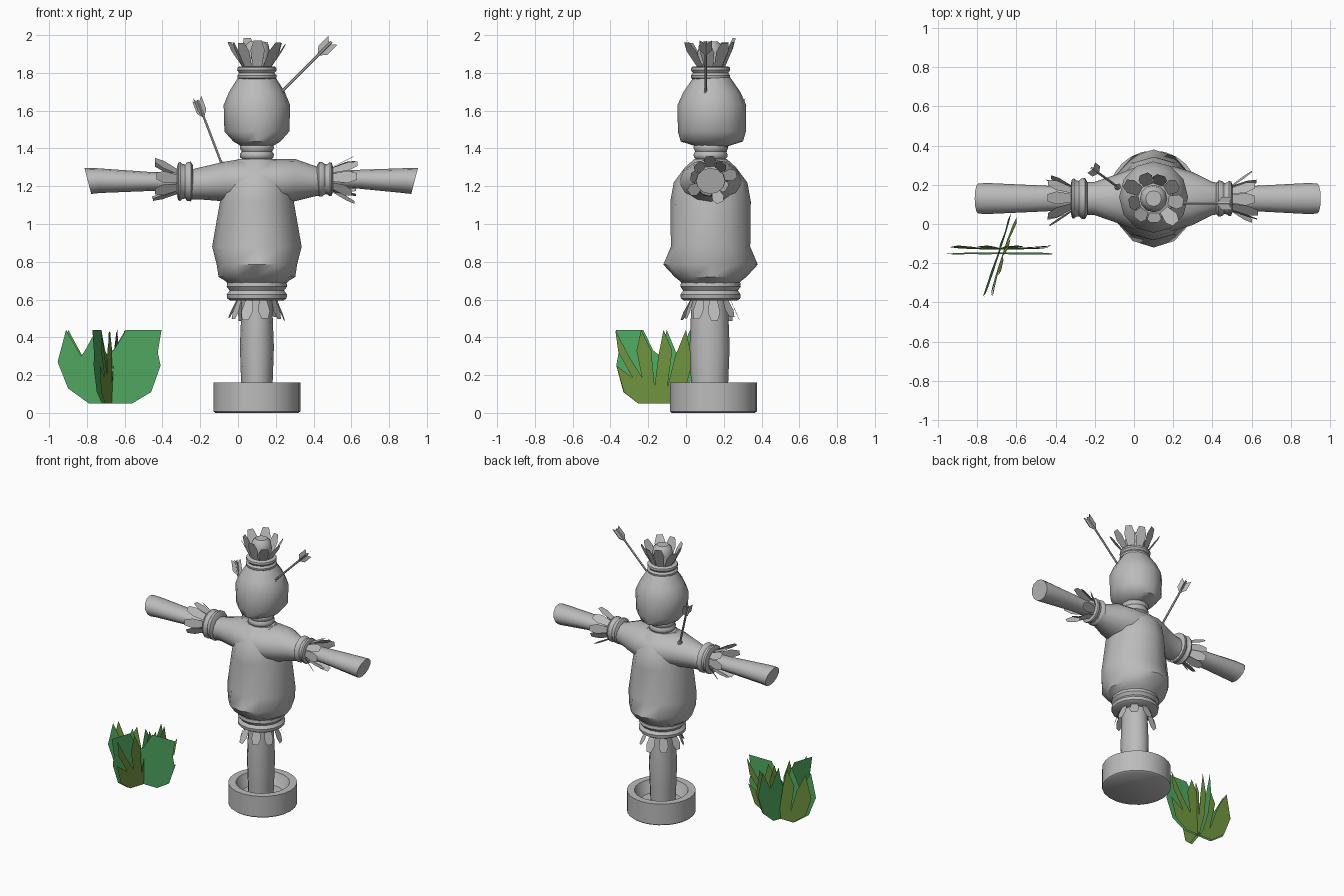
import bpy, bmesh, math, random
from mathutils import Vector, Matrix

if "Cube" in bpy.data.objects:
    bpy.data.objects.remove(bpy.data.objects["Cube"])

random.seed(4)
CX, CY = 0.10, 0.13


def material(name, rgb):
    m = bpy.data.materials.new(name)
    m.diffuse_color = (*rgb, 1)
    m.use_nodes = True
    m.node_tree.nodes["Principled BSDF"].inputs["Base Color"].default_value = m.diffuse_color
    return m


GREY = material("straw grey", (0.50, 0.50, 0.50))
GREEN = material("leaf green", (0.08, 0.40, 0.12))
OLIVE = material("leaf olive", (0.17, 0.31, 0.05))


def finish(name, bm, mat, smooth=True):
    me = bpy.data.meshes.new(name)
    bm.to_mesh(me)
    bm.free()
    me.materials.append(mat)
    if smooth:
        me.shade_smooth()
        me.set_sharp_from_angle(angle=math.radians(42))
    ob = bpy.data.objects.new(name, me)
    bpy.context.collection.objects.link(ob)
    return ob


def loft(name, axis, rings, n=12):
    """Rings are (position, radius a, radius b, centre a, centre b, slant)."""
    bm = bmesh.new()
    loops = []
    for t, ra, rb, ca, cb, slant in rings:
        loop = []
        for i in range(n):
            a = 2 * math.pi * i / n
            p, q, w = ca + ra * math.cos(a), cb + rb * math.sin(a), t + slant * math.sin(a)
            loop.append(bm.verts.new((p, q, w) if axis == "z" else (w, p, q)))
        loops.append(loop)
    for A, B in zip(loops, loops[1:]):
        for i in range(n):
            j = (i + 1) % n
            bm.faces.new((A[i], A[j], B[j], B[i]))
    bm.faces.new(loops[0][::-1])
    bm.faces.new(loops[-1])
    bmesh.ops.recalc_face_normals(bm, faces=bm.faces)
    return finish(name, bm, GREY)


def upright(name, prof, cy=CY, n=12):
    """Upright loft from (z, x radius, y radius)."""
    return loft(name, "z", [(z, rx, ry, CX, cy, 0) for z, rx, ry in prof], n)


def petals(name, origin, direction, count, base_r, length, width, tilts):
    """Ring of flat straw blades flaring around a direction."""
    bm = bmesh.new()
    frame = Matrix.Translation(origin) @ Vector(direction).to_track_quat("Z", "Y").to_matrix().to_4x4()
    shape = [(-.3, 0), (-.5, .65), (-.28, 1), (.28, 1), (.5, .65), (.3, 0)]
    for i in range(count):
        tilt = math.radians(random.uniform(*tilts))
        size = length * random.uniform(0.88, 1.05)
        m = (frame @ Matrix.Rotation(2 * math.pi * (i + 0.3) / count, 4, "Z")
             @ Matrix.Translation((base_r, 0, 0)) @ Matrix.Rotation(tilt, 4, "Y"))
        bm.faces.new([bm.verts.new(m @ Vector((0, w * width, l * size))) for w, l in shape])
    return finish(name, bm, GREY, False)


def arrow(name, start, end):
    """Shaft, entry ring and four swept vanes."""
    a, b = Vector(start), Vector(end)
    d = (b - a).normalized()
    rot = d.to_track_quat("Z", "Y").to_matrix().to_4x4()
    bm = bmesh.new()
    inner = a - d * 0.05
    bmesh.ops.create_cone(bm, cap_ends=True, segments=6, radius1=.007, radius2=.007,
                          depth=(b - inner).length,
                          matrix=Matrix.Translation((inner + b) / 2) @ rot)
    bmesh.ops.create_cone(bm, cap_ends=True, segments=8, radius1=.02, radius2=.012,
                          depth=.025, matrix=Matrix.Translation(a) @ rot)
    vane = [(.004, -.10), (.033, -.065), (.033, .01), (.004, -.015)]
    for k in range(4):
        m = Matrix.Translation(b) @ rot @ Matrix.Rotation(k * math.pi / 2, 4, "Z")
        bm.faces.new([bm.verts.new(m @ Vector((x, 0, z))) for x, z in vane])
    return finish(name, bm, GREY, False)


# Base cup with a sunken top, and the post
upright("base_cup", [(0, .22, .22), (.008, .23, .23), (.16, .23, .23), (.16, .18, .18),
                     (.12, .165, .165), (.08, .14, .14)], 0.145, 24)
upright("post", [(.07, .08, .095), (.2, .085, .10), (.35, .09, .106), (.5, .084, .10),
                 (.66, .08, .09)], 0.125)

# Sack torso and sleeves
upright("torso", [(.68, .15, .145), (.70, .17, .165), (.72, .203, .19), (.785, .213, .25),
                  (.88, .237, .21), (1.12, .195, .213), (1.22, .18, .195),
                  (1.30, .15, .135), (1.345, .10, .085)])
loft("sleeves", "x", [(x, hy, (top - low) / 2, CY, (top + low) / 2, 0) for x, hy, top, low in
                      [(-.26, .085, 1.285, 1.13), (-.20, .085, 1.30, 1.13), (-.07, .13, 1.33, 1.12),
                       (.02, .165, 1.345, 1.11), (.10, .175, 1.345, 1.08), (.20, .165, 1.345, 1.10),
                       (.30, .135, 1.345, 1.12), (.40, .085, 1.31, 1.145), (.46, .075, 1.29, 1.155)]])


# Rope bindings with two bulges
def binding(name, z0, z1, r):
    h = z1 - z0
    upright(name, [(z0 + h * f, r * k, r * k) for f, k in
                   [(0, .88), (.1, .98), (.3, 1), (.5, .9), (.7, 1), (.9, .98), (1, .88)]], CY, 16)


binding("waist_binding", .595, .70, .16)
binding("neck_binding", 1.345, 1.425, .09)
binding("crown_binding", 1.765, 1.835, .104)

# Head sack
upright("head", [(1.41, .08, .08), (1.437, .125, .165), (1.49, .172, .18), (1.63, .176, .182),
                 (1.70, .147, .15), (1.775, .10, .098)], 0.137)
upright("crown_core", [(1.80, .065, .065), (1.90, .07, .07), (1.945, .062, .062), (1.965, .04, .04)])
petals("crown_straw", (CX, CY, 1.825), (0, 0, 1), 9, .07, .165, .075, (18, 38))
petals("waist_straw", (CX, CY, .61), (0, 0, -1), 9, .10, .13, .065, (8, 30))

# Arms, wrist bindings and straw on both sides
for side, s, cuff, r, tip, cz in (("left", -1, -.28, .105, -.795, 1.225),
                                  ("right", 1, .46, .092, .935, 1.237)):
    loft(side + "_arm", "x", [(cuff, .055, .045, CY, cz, 0), (cuff + s * .18, .066, .05, CY, cz, 0),
                              (tip - s * .05, .079, .066, CY, 1.23, s * .01),
                              (tip, .077, .069, CY, 1.228, s * .018)])
    loft(side + "_wrist_binding", "x", [(cuff + s * o, r * k, r * k, CY, cz, 0) for o, k in
                                        [(-.042, .8), (-.03, 1), (-.012, .98), (0, .86),
                                         (.014, .88), (.026, .98), (.036, .95), (.042, .75)]], 16)
    petals(side + "_wrist_straw", (cuff + s * .03, CY, cz), (s, 0, 0), 9, .06, .15, .065, (10, 36))

# Stuck arrows
arrow("head_arrow", (.225, .105, 1.695), (.495, .105, 1.965))
arrow("shoulder_arrow", (-.085, .19, 1.315), (-.215, .285, 1.655))

# Grass clump: two crossed fans, each a green sheet backed by an olive one
FAN = [(-.10, .05), (-.21, .13), (-.265, .27), (-.22, .44), (-.14, .30), (-.08, .13),
       (-.12, .33), (-.06, .44), (-.02, .30), (.01, .14), (.03, .33), (.10, .44), (.135, .33),
       (.10, .19), (.19, .30), (.285, .44), (.265, .32), (.165, .185), (.28, .25), (.23, .11), (.13, .05)]


def fan(name, mat, centre, angle, scale, offset, lean):
    bm = bmesh.new()
    m = Matrix.Translation((*centre, 0)) @ Matrix.Rotation(math.radians(angle), 4, "Z")
    bm.faces.new([bm.verts.new(m @ Vector((u * scale, offset + lean * (z - .05), z))) for u, z in FAN])
    bmesh.ops.triangulate(bm, faces=bm.faces)
    finish(name, bm, mat, False)


for tag, centre, angle, scale in (("wide", (-.69, -.137), 0, 1.0), ("cross", (-.68, -.155), -108, .82)):
    fan(tag + "_grass_green", GREEN, centre, angle, scale, -.008, -.03)
    fan(tag + "_grass_olive", OLIVE, centre, angle, scale * .95, .008, .05)
